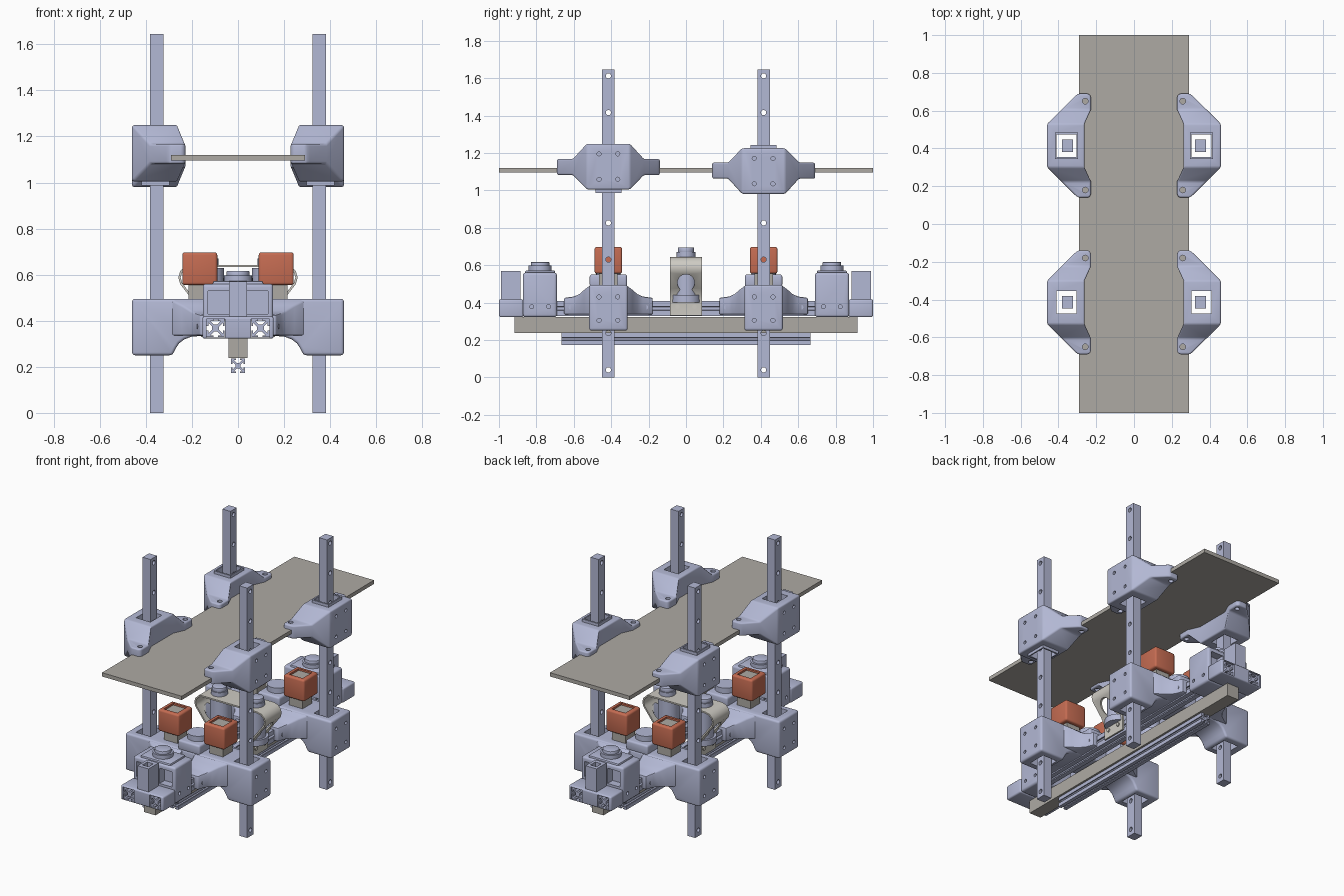
import bpy, bmesh, math
from mathutils import Matrix, Vector

if "Cube" in bpy.data.objects:
    bpy.data.objects.remove(bpy.data.objects["Cube"])


def material(name, rgb):
    m = bpy.data.materials.new(name)
    m.diffuse_color = (*rgb, 1)
    m.use_nodes = True
    m.node_tree.nodes["Principled BSDF"].inputs["Base Color"].default_value = m.diffuse_color
    return m


BLUE = material("blue_grey_metal", (0.45, 0.48, 0.66))
STONE = material("warm_grey", (0.42, 0.40, 0.37))
COPPER = material("copper_orange", (0.56, 0.15, 0.085))
SHEET = material("pale_sheet_metal", (0.62, 0.60, 0.55))


def link(name, bm, mat):
    bmesh.ops.recalc_face_normals(bm, faces=bm.faces)
    me = bpy.data.meshes.new(name)
    bm.to_mesh(me)
    bm.free()
    me.materials.append(mat)
    ob = bpy.data.objects.new(name, me)
    bpy.context.collection.objects.link(ob)
    return ob


def loft(name, rings, mat=BLUE, caps=True, closed=True):
    bm = bmesh.new()
    vs = [[bm.verts.new(p) for p in r] for r in rings]
    n = len(rings[0])
    for a, b in zip(vs, vs[1:]):
        for i in range(n if closed else n - 1):
            j = (i + 1) % n
            bm.faces.new((a[i], a[j], b[j], b[i]))
    if caps:
        bm.faces.new(vs[0])
        bm.faces.new(vs[-1])
    return link(name, bm, mat)


def prism(name, pts, y0, y1, mat=BLUE):
    """Extrude an x-z outline along y."""
    return loft(name, [[(x, y, z) for x, z in pts] for y in (y0, y1)], mat)


def box(name, x0, x1, y0, y1, z0, z1, mat=BLUE):
    return prism(name, [(x0, z0), (x1, z0), (x1, z1), (x0, z1)], y0, y1, mat)


def cyl(name, c, r, depth, axis="Z", mat=BLUE, n=24):
    bm = bmesh.new()
    rot = {"Z": Matrix(), "X": Matrix.Rotation(math.pi / 2, 4, "Y")}[axis]
    bmesh.ops.create_cone(bm, cap_ends=True, segments=n, radius1=r, radius2=r, depth=depth,
                          matrix=Matrix.Translation(c) @ rot)
    return link(name, bm, mat)


def bake(ob):
    dg = bpy.context.evaluated_depsgraph_get()
    me = bpy.data.meshes.new_from_object(ob.evaluated_get(dg))
    ob.modifiers.clear()
    ob.data = me
    return ob


def bevel(ob, w, seg=3):
    m = ob.modifiers.new("bevel", "BEVEL")
    m.width, m.segments, m.limit_method = w, seg, "ANGLE"
    m.angle_limit = math.radians(35)
    return bake(ob)


def boolean(ob, tools, op="DIFFERENCE"):
    for t in tools:
        m = ob.modifiers.new("bool", "BOOLEAN")
        m.operation, m.object, m.solver = op, t, "EXACT"
    bake(ob)
    for t in tools:
        bpy.data.objects.remove(t)
    return ob


def spread(ob, mats):
    """Replace an object by transformed copies of itself."""
    for i, m in enumerate(mats):
        me = ob.data.copy()
        me.transform(m)
        if m.determinant() < 0:
            me.flip_normals()
        c = bpy.data.objects.new(f"{ob.name}_{i + 1}", me)
        bpy.context.collection.objects.link(c)
    bpy.data.objects.remove(ob)


def flip(x, y, z=1):
    return Matrix.Diagonal((x, y, z, 1))


PY = 0.415                                   # post spacing along y
CORNERS = [flip(x, y) for x in (1, -1) for y in (1, -1)]
ENDS = [flip(1, 1), flip(1, -1)]
SIDES = [flip(1, 1), flip(-1, 1)]
AT_PY = [Matrix.Translation((0, s * PY, 0)) for s in (1, -1)]


def tunnels():
    return [box("cut", s * .097 - .04, s * .097 + .04, -1.2, 1.2, .328, .408) for s in (1, -1)]


# Drilled upright posts
post = box("post", .323, .381, PY - .033, PY + .033, 0, 1.645)
boolean(post, [cyl("cut", (.35, PY, .04 + i * .1965), .014, .2, "X", n=16) for i in range(9)])
spread(post, CORNERS)

# Shelf board
box("board", -.29, .29, -1, 1, 1.095, 1.12, STONE)


# Upper clamps: thick body tapering into two thin tabs
def section(y, x0, x1, z0, z1):
    return [(x0, y, z0), (x1, y, z0), (x1, y, z1), (x0, y, z1)]


half = [(.275, .24, .295, -.045, .04), (.262, .228, .312, -.045, .04), (.19, .228, .385, -.045, .04),
        (.115, .262, .46, -.122, .122)]
rings = [section(-y, *r) for y, *r in half] + [section(y, *r) for y, *r in reversed(half)]
clamp = bevel(loft("upper_clamp", rings), .014)
boolean(clamp, [box("rim", .297, .418, -.07, .07, -.14, .1)], "UNION")
boolean(clamp, [box("cut", .305, .41, -.06, .06, -.3, .3)]
        + [cyl("cut", (.46, y, z), .011, .04, "X", n=12) for y in (-.05, .05) for z in (-.068, .068)]
        + [cyl("cut", (.258, y, 0), .015, .3, n=16) for y in (-.235, .235)])
spread(clamp, [Matrix.Translation((0, s * PY, 1.115 - s * .012)) @ flip(x, 1, -s)
               for s in (1, -1) for x in (1, -1)])

# Lower bridge brackets joining each pair of posts
arch = [(.46, .25), (.46, .495), (0, .495), (0, .335), (.15, .335), (.2, .331), (.232, .32),
        (.256, .302), (.27, .28), (.285, .25)]
outline = arch[:2] + [(-x, z) for x, z in reversed(arch[:2])] \
    + [(-x, z) for x, z in reversed(arch[4:])] + arch[4:]
bridge = bevel(prism("lower_bridge", outline, -.103, .103), .013)
boolean(bridge, [box("cut", s * .357 - .053, s * .357 + .053, -.06, .06, .2, .6) for s in (1, -1)]
        + [cyl("cut", (s * .46, y, z), .011, .04, "X", n=12)
           for s in (1, -1) for y in (-.05, .05) for z in (.305, .43)] + tunnels())
spread(bridge, AT_PY)

# Flared wings that grip the rails
half = [(.237, .165, .425), (.185, .185, .432), (.155, .21, .445), (.13, .245, .467), (.1, .29, .49)]
rings = [section(-y, .045, x, .336, z) for y, x, z in half] \
    + [section(y, .045, x, .336, z) for y, x, z in reversed(half)]
wing = bevel(loft("rail_wing", rings), .008, 2)
boolean(wing, tunnels())
spread(wing, [t @ s for t in AT_PY for s in SIDES])
spread(cyl("wing_bolt", (.17, .2, .375), .013, .016, "X", n=12),
       [t @ c for t in AT_PY for c in CORNERS])


# Slotted extrusions
def extrusion(name, cx, cz, h, length):
    q = [(.38, .18), (.8, .6), (.8, .25), (1, .25), (1, 1), (.25, 1), (.25, .8), (.6, .8), (.18, .38)]
    pts = []
    for k in range(4):
        c, s = round(math.cos(k * math.pi / 2)), round(math.sin(k * math.pi / 2))
        pts += [(cx + h * (c * x - s * z), cz + h * (s * x + c * z)) for x, z in q]
    return prism(name, pts, -length, length)


for s in (1, -1):
    extrusion("side_rail", s * .097, .368, .039, .99)
extrusion("bottom_rail", 0, .205, .031, .665)

# Solid centre beam
box("centre_beam", -.042, .042, -.918, .918, .238, .322, STONE)

# End housings: block, cap, knob, foot and hollow column
housing = bevel(box("end_housing", -.153, .153, .69, .872, .322, .56), .014)
boolean(housing, tunnels() + [box("cut", s * .085 - .045, s * .085 + .045, .82, .9, .43, .53)
                              for s in (1, -1)]
        + [cyl("cut", (s * .153, y, .378), .011, .03, "X", n=12)
           for s in (1, -1) for y in (.735, .825)])
spread(housing, ENDS)
spread(bevel(box("housing_cap", -.11, .11, .70, .86, .55, .572), .008, 2), ENDS)
spread(cyl("housing_knob", (0, .78, .582), .062, .03), ENDS)
spread(bevel(cyl("housing_knob_top", (0, .78, .6), .05, .034), .006, 2), ENDS)
foot = bevel(box("end_foot", -.155, .155, .87, 1, .322, .418), .01)
spread(boolean(foot, tunnels()), ENDS)
column = box("end_column", -.04, .04, .885, .988, .41, .57)
boolean(column, [box("cut", -.022, .022, .912, .962, .52, .7)])
spread(column, ENDS)

# Coils with square cores
coil = bevel(box("coil", .09, .242, PY - .074, PY + .074, .555, .697, COPPER), .012)
boolean(coil, [box("cut", .117, .215, PY - .049, PY + .049, .5, .8)])
spread(coil, CORNERS)
spread(box("coil_core", .117, .215, PY - .049, PY + .049, .485, .685, STONE), CORNERS)

# Raised seats between the coils
spread(bevel(box("coil_seat", -.08, .08, -.1, .1, .485, .55), .012), AT_PY)
spread(cyl("seat_drum", (0, 0, .56), .065, .05), AT_PY)

# Bent sheet strap over the middle
path = [(0, .638), (.2, .638), (.228, .631), (.247, .612), (.254, .588), (.247, .562), (.18, .475),
        (.16, .44), (.155, .41), (.155, .33)]
path = [(-x, z) for x, z in reversed(path[1:])] + path
strap = loft("sheet_strap", [[(x, y, z) for x, z in path] for y in (-.085, .085)], SHEET, False, False)
m = strap.modifiers.new("solid", "SOLIDIFY")
m.thickness, m.offset = .01, 0
bake(strap)
boolean(strap, [cyl("cut", (0, 0, .505), .046, .8, "X"), box("cut", -.4, .4, -.007, .007, .42, .48)])
spread(cyl("strap_bolt", (.16, .045, .378), .012, .016, "X", n=12, mat=SHEET), CORNERS)

# Twin drums with knobs beneath and above the strap
spread(cyl("drum", (.125, 0, .53), .065, .2), SIDES)
spread(cyl("drum_base", (.125, 0, .42), .08, .04), SIDES)
spread(cyl("drum_collar", (.135, 0, .655), .05, .03), SIDES)
spread(bevel(cyl("drum_knob", (.135, 0, .68), .044, .03), .005, 2), SIDES)

# Smooth the rounded corners, keep hard edges
for ob in bpy.context.scene.objects:
    ob.select_set(True)
bpy.context.view_layer.objects.active = bpy.context.scene.objects[0]
bpy.ops.object.shade_smooth_by_angle(angle=math.radians(32))
